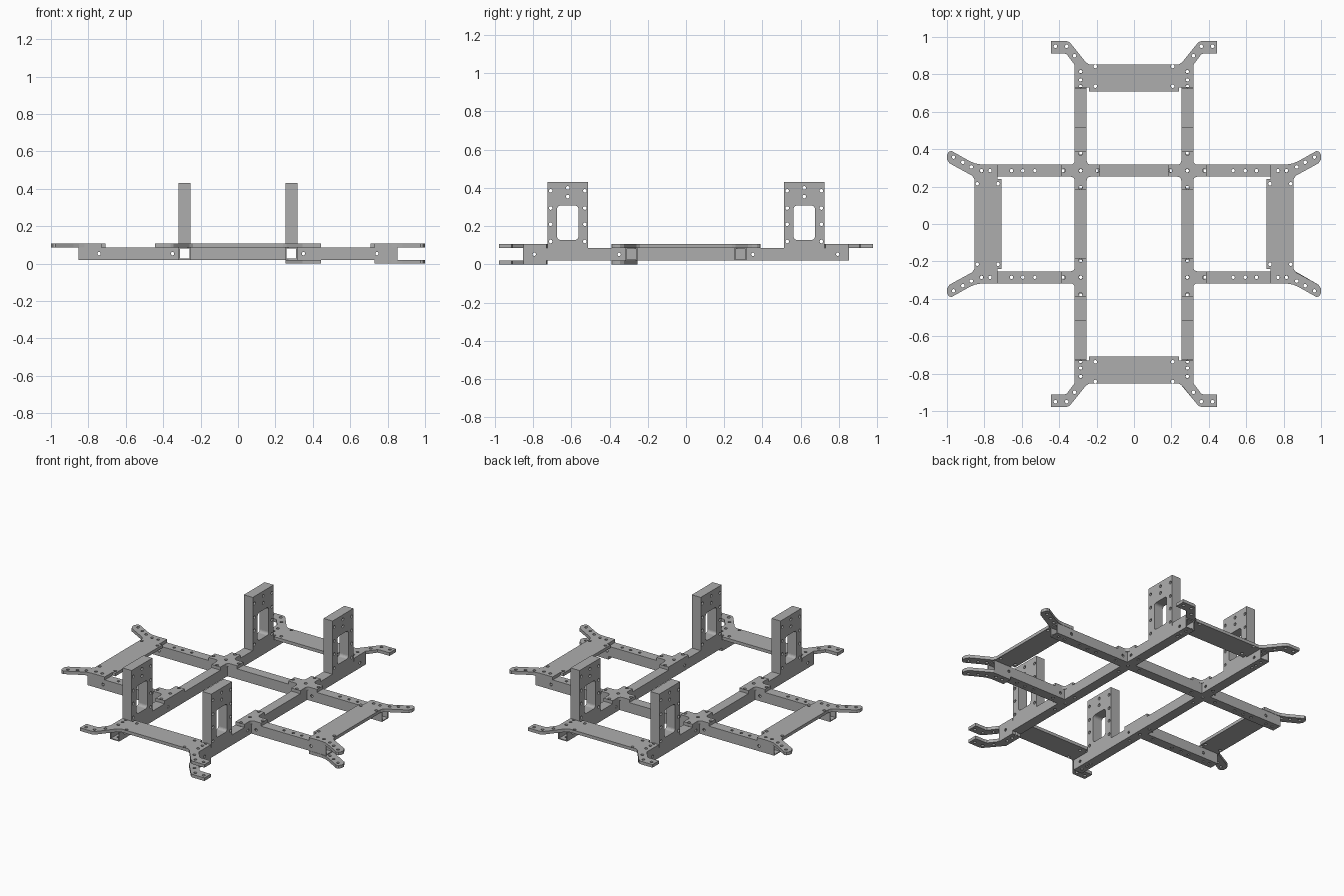
import bpy, bmesh, math
from mathutils import Matrix, Vector

old = bpy.data.objects.get("Cube")
if old:
    bpy.data.objects.remove(old)

steel = bpy.data.materials.new("grey_metal")
steel.use_nodes = True
GREY = (0.42, 0.42, 0.42, 1)
steel.diffuse_color = GREY
steel.node_tree.nodes["Principled BSDF"].inputs["Base Color"].default_value = GREY

C, H = 0.285, 0.032            # beam centre offset, beam half width
BOT, TOP, T = 0.02, 0.086, 0.02  # beam underside, beam top, plate thickness
WALL = 0.006
MID = (BOT + TOP) / 2


def circle(x, y, r=0.01, n=14):
    return [(x + r * math.cos(2 * math.pi * i / n), y + r * math.sin(2 * math.pi * i / n))
            for i in range(n)]


def rect(x0, x1, y0, y1):
    return [(x0, y0), (x1, y0), (x1, y1), (x0, y1)]


def round_rect(x0, x1, y0, y1, r):
    pts = []
    for k, (cx, cy) in enumerate(rect(x0 + r, x1 - r, y0 + r, y1 - r)):
        for i in range(6):
            a = math.pi * (1 + k / 2 + i / 10)
            pts.append((cx + r * math.cos(a), cy + r * math.sin(a)))
    return pts


def extrude(name, loops, depth, matrix):
    """Flat outline with holes, extruded evenly about its plane, then placed."""
    cu = bpy.data.curves.new(name, 'CURVE')
    cu.dimensions, cu.fill_mode, cu.extrude = '2D', 'BOTH', depth / 2
    for loop in loops:
        sp = cu.splines.new('POLY')
        sp.points.add(len(loop) - 1)
        for p, (x, y) in zip(sp.points, loop):
            p.co = (x, y, 0, 1)
        sp.use_cyclic_u = True
    tmp = bpy.data.objects.new(name + "_outline", cu)
    bpy.context.scene.collection.objects.link(tmp)
    deps = bpy.context.evaluated_depsgraph_get()
    me = bpy.data.meshes.new_from_object(tmp.evaluated_get(deps))
    bpy.data.objects.remove(tmp)
    bm = bmesh.new()
    bm.from_mesh(me)
    bmesh.ops.remove_doubles(bm, verts=bm.verts, dist=1e-5)
    bm.transform(matrix)
    bmesh.ops.recalc_face_normals(bm, faces=bm.faces)
    for f in bm.faces:
        f.smooth = False
    bm.to_mesh(me)
    bm.free()
    me.name = name
    me.materials.clear()
    me.materials.append(steel)
    ob = bpy.data.objects.new(name, me)
    bpy.context.scene.collection.objects.link(ob)
    return ob


def plate(name, loops, z, turn=0, flip=1):
    loops = [[(x, y * flip) for x, y in loop] for loop in loops]
    m = Matrix.Translation((0, 0, z + T / 2)) @ Matrix.Rotation(turn, 4, 'Z')
    return extrude(name, loops, T, m)


# Drill for the bolt holes in the beams
bm = bmesh.new()


def drill(x, y, z, axis, length):
    rot = {'X': Matrix.Rotation(math.pi / 2, 4, 'Y'),
           'Y': Matrix.Rotation(math.pi / 2, 4, 'X'), 'Z': Matrix()}[axis]
    bmesh.ops.create_cone(bm, cap_ends=True, segments=14, radius1=0.009, radius2=0.009,
                          depth=length, matrix=Matrix.Translation((x, y, z)) @ rot)


for s in (-1, 1):
    for side in (-C, C):
        for p in (0.2, C, 0.38, 0.735, 0.77, 0.815):
            drill(side, s * p, MID, 'Z', 0.2)
        for p in (0.38, 0.53, 0.595, 0.655, 0.77, 0.815):
            drill(s * p, side, MID, 'Z', 0.2)
    drill(s * 0.2, C, MID, 'Z', 0.2)
    for p in (0.35, 0.743):
        drill(s * p, 0, MID, 'Y', 0.9)
    for p in (0.35, 0.793):
        drill(0, s * p, MID, 'X', 0.9)
me = bpy.data.meshes.new("bolt_drill")
bm.to_mesh(me)
bm.free()
cutter = bpy.data.objects.new("bolt_drill", me)
cutter.hide_render = True
bpy.context.scene.collection.objects.link(cutter)


# Hollow square beams
def beam(name, a, b):
    a, b = Vector(a), Vector(b)
    d = b - a
    rot = Matrix.Rotation(math.pi / 2, 4, 'Y' if abs(d.x) > abs(d.y) else 'X')
    hw, hz = H, (TOP - BOT) / 2
    w = hw - WALL
    loops = [rect(-hw, hw, -hz, hz), rect(-w, w, -hz + WALL, hz - WALL)]
    if abs(d.x) > abs(d.y):
        loops = [[(y, x) for x, y in lp] for lp in loops]
    ob = extrude(name, loops, d.length, Matrix.Translation((a + b) / 2) @ rot)
    mod = ob.modifiers.new("holes", 'BOOLEAN')
    mod.operation, mod.solver, mod.object = 'DIFFERENCE', 'EXACT', cutter
    deps = bpy.context.evaluated_depsgraph_get()
    ob.data = bpy.data.meshes.new_from_object(ob.evaluated_get(deps))
    ob.modifiers.clear()
    ob.data.materials.clear()
    ob.data.materials.append(steel)


END = 0.852
for s, side in ((1, "left"), (-1, "right")):
    beam(side + "_long_beam", (s * C, -END, MID), (s * C, END, MID))
    for t, place in ((1, "back"), (-1, "front")):
        beam(f"{side}_{place}_arm_beam", (s * (C + H), t * C, MID), (s * END, t * C, MID))
beam("back_cross_beam", (H - C, C, MID), (C - H, C, MID))
bpy.data.objects.remove(cutter)


# Joint plates over the beam crossings, with filleted inner corners
def joint(name, cx, cy, arms):
    L, r, pts = 0.102, 0.022, []
    holes = [circle(cx, cy)]
    for k in range(4):
        if k not in arms:
            continue
        c, s = round(math.cos(k * math.pi / 2)), round(math.sin(k * math.pi / 2))
        local = [(L, -H), (L, H)]
        if (k + 1) % 4 in arms:
            for i in range(7):
                a = math.pi * (1.5 - i / 12)
                local.append((H + r + r * math.cos(a), H + r + r * math.sin(a)))
        pts += [(cx + c * x - s * y, cy + s * x + c * y) for x, y in local]
        holes.append(circle(cx + 0.091 * c, cy + 0.091 * s))
    plate(name, [pts] + holes, TOP)


joint("back_left_joint", C, C, (0, 1, 2, 3))
joint("back_right_joint", -C, C, (0, 1, 2, 3))
joint("front_left_joint", C, -C, (0, 1, 3))
joint("front_right_joint", -C, -C, (1, 2, 3))

# End plates: u points outward, v runs across; half outlines are mirrored in v
foot_y = [(0.73, 0.317), (0.85, 0.317), (0.908, 0.36), (0.912, 0.375), (0.912, 0.445),
          (0.978, 0.445), (0.978, 0.36), (0.972, 0.345), (0.955, 0.33)]
foot_x = [(0.73, 0.319), (0.82, 0.319), (0.85, 0.324), (0.88, 0.337), (0.975, 0.39),
          (0.99, 0.387), (1.0, 0.37), (1.0, 0.345), (0.987, 0.325)]
holes_y = [(0.735, C), (0.77, C), (0.815, C), (0.9, 0.318), (0.95, 0.36), (0.95, 0.42)]
holes_x = [(0.77, C), (0.815, C), (0.87, 0.305), (0.915, 0.33), (0.965, 0.358)]
inner_y = [(0.737, 0.207), (0.842, 0.207)]
inner_x = [(0.727, 0.215), (0.838, 0.215)]


def end_plate(name, foot, holes, turn):
    half = [(0.708, 0.24), (0.73, 0.24)] + foot + [(0.865, 0.258), (0.853, 0.24)]
    outline = half + [(u, -v) for u, v in reversed(half)]
    bores = [circle(u, s * v, 0.0095) for u, v in holes for s in (-1, 1)]
    plate(name, [outline] + bores, TOP, turn)


def lower_foot(name, foot, holes, turn, flip):
    outline = [(0.73, 0.253)] + foot + [(0.862, 0.253)]
    plate(name, [outline] + [circle(u, v, 0.0095) for u, v in holes], 0, turn, flip)


Q = math.pi / 2
end_plate("left_end_plate", foot_x, holes_x + inner_x, 0)
end_plate("right_end_plate", foot_x, holes_x + inner_x, 2 * Q)
end_plate("back_end_plate", foot_y, holes_y + inner_y, Q)
end_plate("front_end_plate", foot_y, holes_y + inner_y, -Q)
lower_foot("left_lower_foot", foot_x, holes_x, 0, -1)
lower_foot("front_lower_foot", foot_y, holes_y, -Q, 1)

# Upright posts with a window and bolt holes
Y0, Y1, PEAK = 0.512, 0.725, 0.43
MIDY = (Y0 + Y1) / 2
bores = [(y, z) for y in (Y0 + 0.017, Y1 - 0.017) for z in (0.12, 0.21, 0.295, 0.385)]
bores += [(MIDY, 0.355), (MIDY, 0.4)]
post = [rect(Y0, Y1, TOP, PEAK), round_rect(MIDY - 0.056, MIDY + 0.056, 0.128, 0.308, 0.018)]
post += [circle(y, z, 0.0095) for y, z in bores]
# outline plane: first axis to y, second axis to z, depth along x
stand = Matrix(((0, 0, 1, 0), (1, 0, 0, 0), (0, 1, 0, 0), (0, 0, 0, 1)))
for s, side in ((1, "left"), (-1, "right")):
    for t, place in ((1, "back"), (-1, "front")):
        loops = [[(t * y, z) for y, z in lp] for lp in post]
        extrude(f"{place}_{side}_post", loops, 2 * H, Matrix.Translation((s * C, 0, 0)) @ stand)
